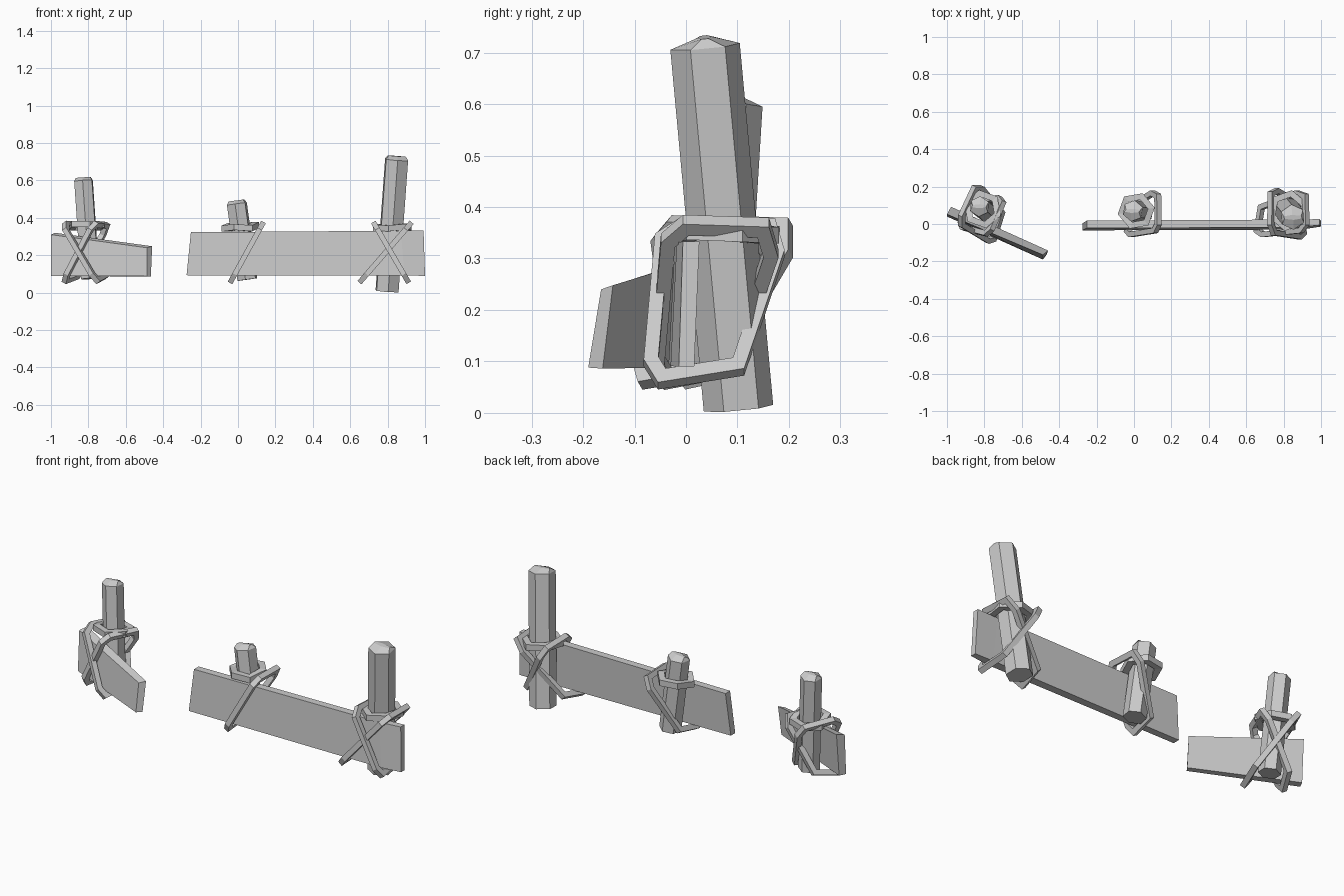
import bpy, bmesh, math, random
from mathutils import Vector, Matrix

if "Cube" in bpy.data.objects:
    bpy.data.objects.remove(bpy.data.objects["Cube"])

random.seed(4)


def make(name, rings, closed=False):
    """Skin a list of equal-length vertex rings into a flat-shaded mesh."""
    bm = bmesh.new()
    vs = [[bm.verts.new(p) for p in ring] for ring in rings]
    n, k = len(vs), len(vs[0])
    for i in range(n if closed else n - 1):
        a, b = vs[i], vs[(i + 1) % n]
        for j in range(k):
            bm.faces.new((a[j], a[(j + 1) % k], b[(j + 1) % k], b[j]))
    if not closed:
        bm.faces.new(vs[0][::-1])
        bm.faces.new(vs[-1])
    bmesh.ops.recalc_face_normals(bm, faces=bm.faces)
    me = bpy.data.meshes.new(name)
    bm.to_mesh(me)
    bm.free()
    ob = bpy.data.objects.new(name, me)
    bpy.context.collection.objects.link(ob)
    return ob


def post(name, bottom, top, r, turn):
    """Leaning six-sided stake with a low ridged top."""
    bottom, top = Vector(bottom), Vector(top)
    axis = top - bottom
    rot = Vector((0, 0, 1)).rotation_difference(axis).to_matrix()

    def ring(z, sx, sy):
        return [bottom + rot @ Vector((r * sx * math.cos(a), r * sy * math.sin(a), z))
                for a in (math.radians(turn + 60 * i) for i in range(6))]
    h = axis.length
    make(name, [ring(0, 1, 1), ring(h, 1, 1), ring(h + 0.018, 0.8, 0.2)])


def rope(name, pts, normal, half=0.014):
    """Closed square-section rope with mitred corners."""
    pts = [Vector(p) for p in pts]
    n = Vector(normal).normalized()
    rings = []
    for i, p in enumerate(pts):
        d0 = (p - pts[i - 1]).normalized()
        d1 = (pts[(i + 1) % len(pts)] - p).normalized()
        t = (d0 + d1).normalized()
        m = t.cross(n).normalized() * (half / max(0.6, t.dot(d0)))
        w = n * half
        rings.append([p + m + w, p - m + w, p - m - w, p + m - w])
    make(name, rings, True)


def lashing_loop(name, origin, angle, x_low, x_high, push=0.0):
    """Slanted loop around plank and post; x runs along the plank."""
    side = [(-0.056 - push, 0.10), (-0.035 - push, 0.066), (0.09 + push, 0.09),
            (0.165 + push, 0.31), (0.15 + push, 0.36), (0.0, 0.365), (-0.035 - push, 0.335)]
    m = Matrix.Translation((origin[0], origin[1], 0)) @ Matrix.Rotation(angle, 4, 'Z')
    slope = (x_high - x_low) / 0.3
    pts = [m @ Vector((x_low + slope * (z - 0.066), y, z)) for y, z in side]
    rope(name, pts, m.to_3x3() @ Vector((1, 0, -slope)))


def collar(name, centre, r, turn):
    """Six-sided rope wrapped round the post above the plank."""
    pts = []
    for i in range(6):
        a = math.radians(turn + 60 * i)
        pts.append((centre[0] + r * math.cos(a), centre[1] + r * math.sin(a),
                    centre[2] + random.uniform(-0.013, 0.013)))
    rope(name, pts, (0, 0, 1), 0.016)


# Planks
make("long_plank", [
    [(-0.275, -0.034, 0.093), (-0.275, 0.004, 0.093), (-0.252, 0.018, 0.323), (-0.252, -0.022, 0.323)],
    [(0.89, -0.03, 0.091), (0.89, 0.016, 0.091), (0.87, 0.024, 0.331), (0.87, -0.018, 0.331)],
    [(1.0, -0.014, 0.09), (1.0, 0.016, 0.09), (0.992, 0.026, 0.333), (0.992, -0.006, 0.333)]])
make("short_plank", [
    [(-1.0, 0.04, 0.09), (-0.982, 0.075, 0.09), (-0.978, 0.092, 0.32), (-1.0, 0.052, 0.31)],
    [(-0.487, -0.19, 0.088), (-0.466, -0.162, 0.086), (-0.459, -0.142, 0.248), (-0.487, -0.165, 0.24)]])

# Posts
post("right_post", (0.797, 0.102, 0.009), (0.848, 0.037, 0.712), 0.068, 35)
post("middle_post", (0.05, 0.065, 0.07), (-0.006, 0.07, 0.475), 0.057, 20)
post("left_post", (-0.79, 0.062, 0.075), (-0.826, 0.094, 0.598), 0.055, 25)

# Rope collars
collar("right_collar", (0.825, 0.072, 0.355), 0.092, 20)
collar("middle_collar", (0.012, 0.07, 0.35), 0.082, 10)
collar("left_collar", (-0.81, 0.08, 0.357), 0.085, 40)

# Crossed rope loops
lashing_loop("right_loop_a", (0.815, 0), 0, -0.155, 0.105)
lashing_loop("right_loop_b", (0.815, 0), 0, 0.09, -0.085, 0.012)
lashing_loop("middle_loop", (0.02, 0), 0, -0.055, 0.11)
tilt = -math.atan2(0.23, 0.52)
lashing_loop("left_loop_a", (-0.83, 0.005), tilt, -0.085, 0.075)
lashing_loop("left_loop_b", (-0.83, 0.005), tilt, 0.105, -0.1, 0.01)
